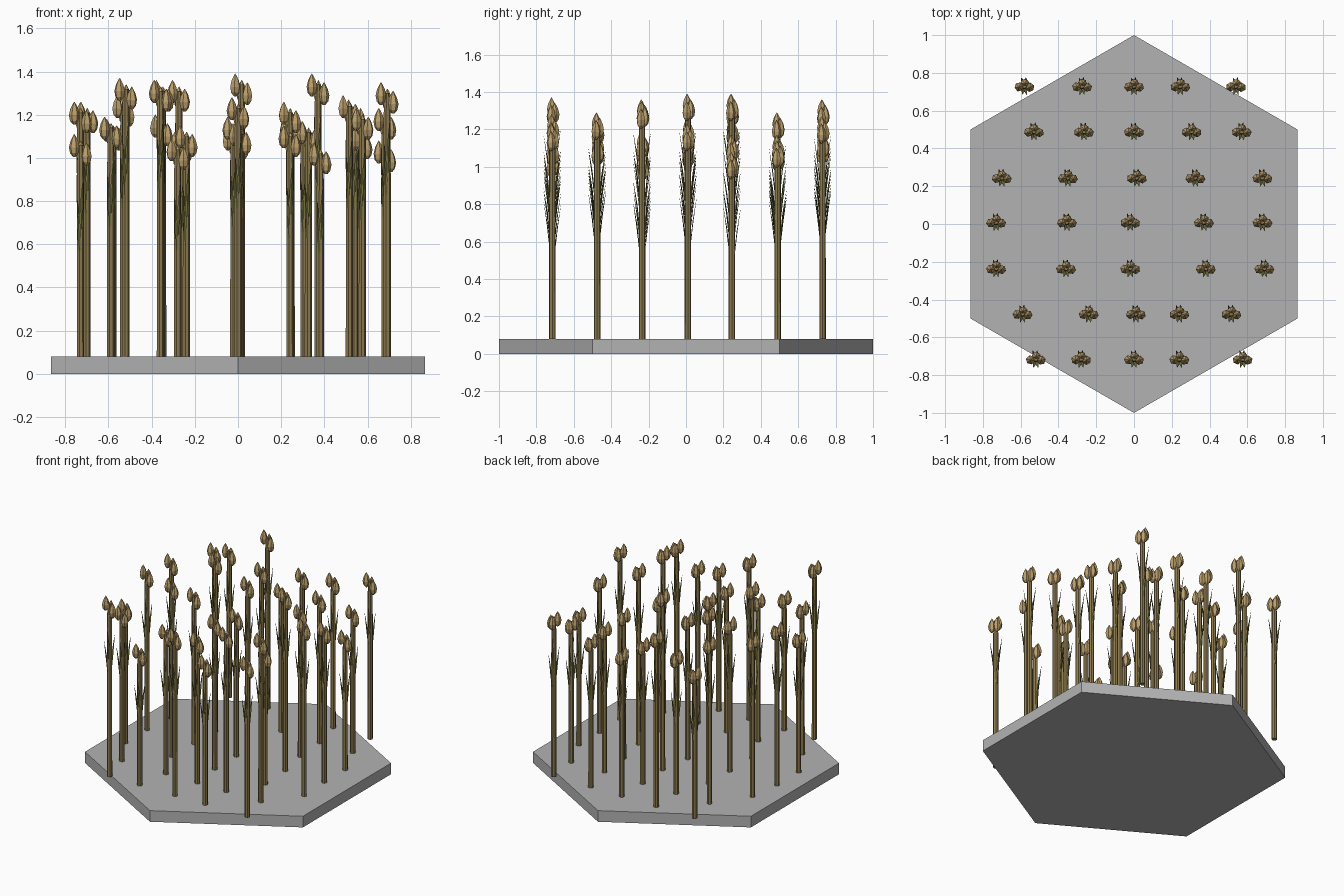
import bpy, bmesh, math, random
from mathutils import Vector

if "Cube" in bpy.data.objects:
    bpy.data.objects.remove(bpy.data.objects["Cube"])

random.seed(4)
BASE_TOP = 0.08


def material(name, color):
    m = bpy.data.materials.new(name)
    m.diffuse_color = (*color, 1)
    m.use_nodes = True
    m.node_tree.nodes["Principled BSDF"].inputs["Base Color"].default_value = m.diffuse_color
    return m


def finish(name, bm, mat):
    bmesh.ops.recalc_face_normals(bm, faces=bm.faces)
    me = bpy.data.meshes.new(name)
    bm.to_mesh(me)
    bm.free()
    me.materials.append(mat)
    ob = bpy.data.objects.new(name, me)
    bpy.context.collection.objects.link(ob)
    return ob


def lathe(bm, x, y, profile, sides, turn=0.0):
    """Faceted solid of revolution from (radius, z) rings, closed at both ends."""
    rings = []
    for r, z in profile:
        rings.append([bm.verts.new((x + r * math.cos(turn + math.tau * i / sides),
                                    y + r * math.sin(turn + math.tau * i / sides), z))
                      for i in range(sides)])
    for a, b in zip(rings, rings[1:]):
        for i in range(sides):
            j = (i + 1) % sides
            bm.faces.new((a[i], a[j], b[j], b[i]))
    bm.faces.new(rings[0][::-1])
    bm.faces.new(rings[-1])


def blade(bm, x, y, z, angle, length, reach):
    """Thin tapered leaf, closed triangular section, curving away from the stem."""
    out = Vector((math.cos(angle), math.sin(angle), 0))
    side = Vector((-out.y, out.x, 0))
    rings = []
    for t, w in ((0, 0.006), (0.5, 0.008), (1, 0.001)):
        c = Vector((x, y, z + length * t)) + out * (0.014 + reach * t ** 1.3)
        rings.append([bm.verts.new(c + side * w), bm.verts.new(c - side * w),
                      bm.verts.new(c + out * w * 0.4)])
    for a, b in zip(rings, rings[1:]):
        for i in range(3):
            j = (i + 1) % 3
            bm.faces.new((a[i], a[j], b[j], b[i]))
    bm.faces.new(rings[0])
    bm.faces.new(rings[-1])


grey = material("stone_grey", (0.45, 0.45, 0.45))
straw = material("stem_brown", (0.27, 0.20, 0.08))
tan = material("seed_tan", (0.50, 0.35, 0.15))
olive = material("leaf_olive", (0.19, 0.18, 0.05))

# Hexagonal base tile
bm = bmesh.new()
lathe(bm, 0, 0, [(1, 0), (1, BASE_TOP)], 6, math.pi / 2)
finish("base_tile", bm, grey)

# Planting rows: y, then (x, height) of each plant
rows = {
    0.73: [(-.58, 1.18), (-.275, 1.36), (0, 1.16), (.245, 1.19), (.54, 1.27)],
    0.49: [(-.53, 1.29), (-.265, 1.12), (0, 1.14), (.305, 1.17), (.57, 1.14)],
    0.245: [(-.70, 1.26), (-.35, 1.36), (.015, 1.39), (.325, 1.17), (.68, 1.08)],
    0.01: [(-.73, 1.26), (-.355, 1.20), (-.02, 1.14), (.37, 1.39), (.68, 1.23)],
    -0.235: [(-.73, 1.11), (-.36, 1.36), (-.02, 1.19), (.38, 1.07), (.69, 1.35)],
    -0.475: [(-.59, 1.19), (-.24, 1.15), (.01, 1.16), (.24, 1.26), (.515, 1.29)],
    -0.715: [(-.52, 1.37), (-.28, 1.09), (0, 1.28), (.24, 1.15), (.575, 1.23)],
}

# Bud outline: radius and height as fractions of the bud size
BUD = [(.25, 0), (.8, .16), (1, .42), (.72, .70), (.3, .9), (.04, 1)]
# Buds on each plant: x, y, drop below the top
CLUSTER = [(-.028, -.004, 0), (.002, .014, .03), (.028, -.006, .04)]

stems, heads, leaves = bmesh.new(), bmesh.new(), bmesh.new()
for y, plants in rows.items():
    for x, h in plants:
        lathe(stems, x, y, [(.018, BASE_TOP), (.017, h - .14), (.012, h - .05)], 7)
        for dx, dy, drop in CLUSTER:
            top = h - drop
            lathe(heads, x + dx, y + dy,
                  [(.025 * r, top - .105 + .105 * t) for r, t in BUD],
                  6, random.random())
        # Leaves fan mostly to the front and back of the stem
        for i, a in enumerate((80, 110, 255, 285)):
            z = h - .53 + .1 * (i % 2) + random.uniform(-.02, .02)
            blade(leaves, x, y, z, math.radians(a), .24, .033)

finish("stems", stems, straw)
finish("seed_heads", heads, tan)
finish("leaves", leaves, olive)
